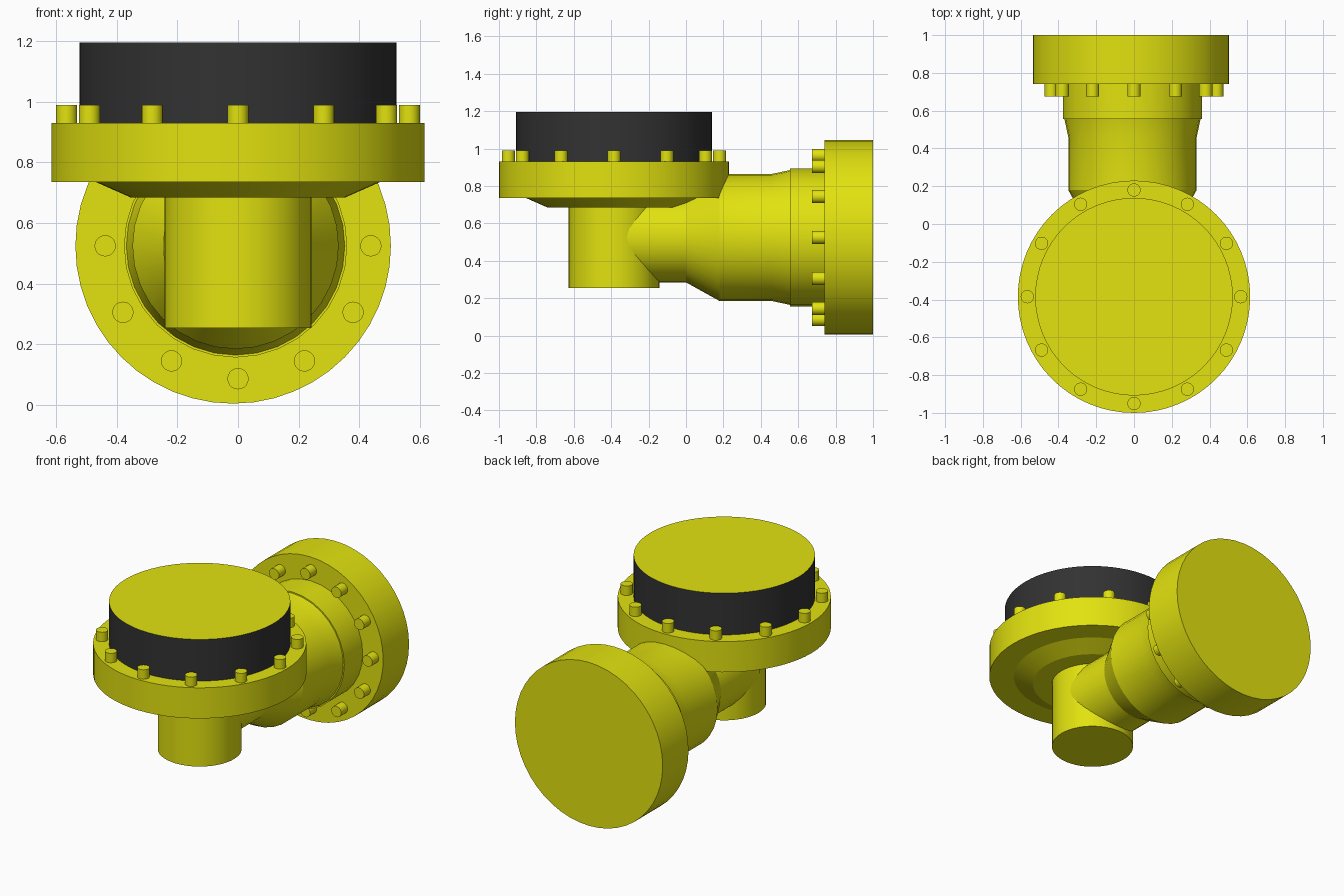
import bpy, bmesh, math
from mathutils import Matrix, Vector

cube = bpy.data.objects.get("Cube")
if cube:
    bpy.data.objects.remove(cube, do_unlink=True)


def material(name, color):
    m = bpy.data.materials.new(name)
    m.use_nodes = True
    m.diffuse_color = color
    m.node_tree.nodes["Principled BSDF"].inputs["Base Color"].default_value = color
    return m


YELLOW = material("yellow paint", (0.76, 0.76, 0.005, 1))
BLACK = material("black rubber", (0.032, 0.032, 0.032, 1))
UP = Matrix.Identity(4)
BACK = Matrix.Rotation(math.radians(-90), 4, "X")  # turns +z into +y


def lathe(name, profile, center, turn=UP, sides=48, mats=(YELLOW,)):
    """Closed solid of revolution from (radius, distance along axis) pairs."""
    bm = bmesh.new()
    rings = []
    for r, h in profile:
        ring = []
        for i in range(sides):
            a = math.tau * i / sides
            ring.append(bm.verts.new((r * math.cos(a), r * math.sin(a), h)))
        rings.append(ring)
    for low, high in zip(rings, rings[1:]):
        for i in range(sides):
            j = (i + 1) % sides
            bm.faces.new((low[i], low[j], high[j], high[i]))
    bm.faces.new(rings[0][::-1])
    bm.faces.new(rings[-1])
    bm.transform(Matrix.Translation(Vector(center)) @ turn)
    bmesh.ops.recalc_face_normals(bm, faces=bm.faces)
    mesh = bpy.data.meshes.new(name)
    bm.to_mesh(mesh)
    bm.free()
    for m in mats:
        mesh.materials.append(m)
    obj = bpy.data.objects.new(name, mesh)
    bpy.context.collection.objects.link(obj)
    bpy.ops.object.select_all(action="DESELECT")
    obj.select_set(True)
    bpy.context.view_layer.objects.active = obj
    bpy.ops.object.shade_smooth_by_angle(angle=math.radians(20))
    return obj


def bolt_circle(name, center, radius, length, turn=UP, count=12):
    for i in range(count):
        a = math.tau * i / count
        offset = turn @ Vector((radius * math.cos(a), radius * math.sin(a), 0))
        lathe(f"{name}_{i + 1}", [(0.035, -0.02), (0.035, length)],
              Vector(center) + offset, turn, sides=20)


# Upright pipe, its flange with a tapered underside, and the cap
AXIS_Y = -0.385
lathe("upright_pipe", [(0.242, 0.255), (0.242, 0.72)], (0, AXIS_Y, 0))
lathe("top_flange", [(0.355, 0.685), (0.468, 0.735), (0.615, 0.735), (0.615, 0.93)],
      (0, AXIS_Y, 0), sides=64)
cap = lathe("cap", [(0.523, 0.92), (0.523, 1.195)], (0, AXIS_Y, 0),
            sides=64, mats=(YELLOW, BLACK))
for face in cap.data.polygons:
    face.material_index = 0 if face.normal.z > 0.5 else 1
bolt_circle("top_bolt", (0, AXIS_Y, 0.93), 0.565, 0.06)

# Side pipe widening in steps toward the back flange
AXIS_Z = 0.525
lathe("side_pipe", [(0.24, AXIS_Y), (0.24, 0.0), (0.34, 0.18), (0.34, 0.46),
                    (0.36, 0.555), (0.368, 0.555), (0.368, 0.75)],
      (-0.008, 0, AXIS_Z), BACK, sides=32)
lathe("back_flange", [(0.52, 0.74), (0.52, 1.0)], (-0.016, 0, AXIS_Z), BACK, sides=48)
bolt_circle("back_bolt", (0, 0.695, AXIS_Z), 0.438, 0.06, BACK)
